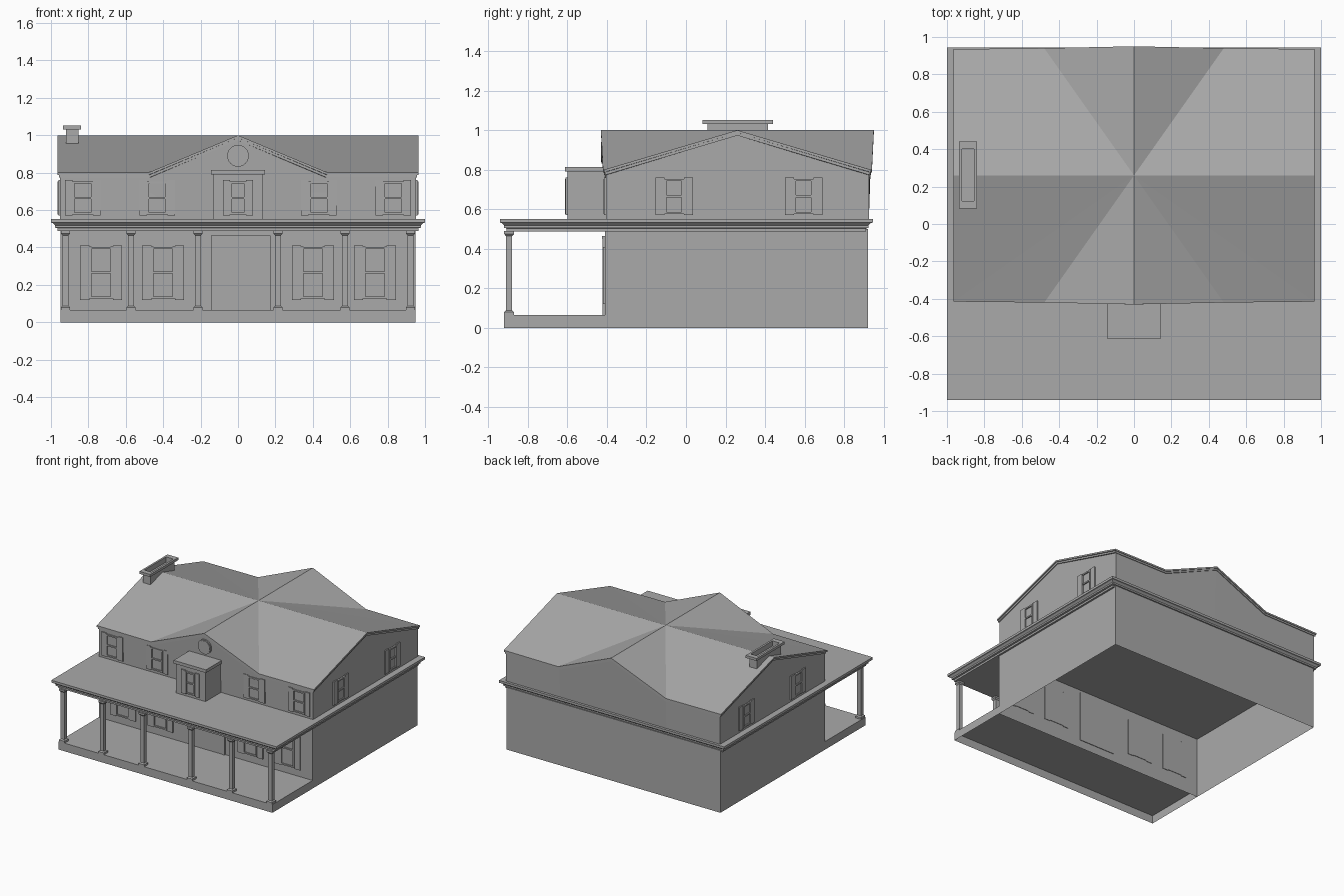
import bpy, bmesh, math
from mathutils import Matrix, Vector

if "Cube" in bpy.data.objects:
    bpy.data.objects.remove(bpy.data.objects["Cube"])

grey = bpy.data.materials.new("plain grey")
grey.diffuse_color = (0.4, 0.4, 0.4, 1)
grey.use_nodes = True
grey.node_tree.nodes["Principled BSDF"].inputs["Base Color"].default_value = grey.diffuse_color


def finish(name, bm):
    bmesh.ops.recalc_face_normals(bm, faces=bm.faces)
    mesh = bpy.data.meshes.new(name)
    bm.to_mesh(mesh)
    bm.free()
    mesh.materials.append(grey)
    ob = bpy.data.objects.new(name, mesh)
    bpy.context.collection.objects.link(ob)
    return ob


def add_box(bm, x0, x1, y0, y1, z0, z1, matrix=Matrix()):
    m = Matrix.Translation(((x0 + x1) / 2, (y0 + y1) / 2, (z0 + z1) / 2))
    m = matrix @ m @ Matrix.Diagonal((x1 - x0, y1 - y0, z1 - z0, 1))
    return bmesh.ops.create_cube(bm, size=1, matrix=m)["verts"]


def boxes(name, *dims):
    bm = bmesh.new()
    for d in dims:
        add_box(bm, *d)
    return finish(name, bm)


def open_box(name, *dims):
    """Box without its bottom face."""
    bm = bmesh.new()
    add_box(bm, *dims)
    bmesh.ops.delete(bm, geom=[f for f in bm.faces if f.normal.z < -0.5], context="FACES")
    return finish(name, bm)


def loft(name, rings, cap_first=False, cap_last=False):
    """Skin a stack of closed rings."""
    bm = bmesh.new()
    vs = [[bm.verts.new(p) for p in r] for r in rings]
    n = len(vs[0])
    for a, b in zip(vs, vs[1:]):
        for i in range(n):
            j = (i + 1) % n
            bm.faces.new((a[i], a[j], b[j], b[i]))
    if cap_first:
        bm.faces.new(vs[0])
    if cap_last:
        bm.faces.new(vs[-1])
    return finish(name, bm)


def rect(x0, x1, y0, y1, z):
    return [(x0, y0, z), (x1, y0, z), (x1, y1, z), (x0, y1, z)]


# Ground floor walls and raised porch floor, both open underneath
open_box("ground_floor", -0.95, 0.95, -0.41, 0.92, 0, 0.5)
open_box("porch_floor", -0.95, 0.95, -0.92, -0.41, 0, 0.065)

# Porch roof and stepped cornice around the whole house
steps = [(0.035, 0.488), (0.035, 0.503), (0.022, 0.506), (0.022, 0.518),
         (0.01, 0.53), (0.0, 0.533), (0.0, 0.552)]
loft("porch_roof_cornice",
     [rect(-1 + d, 1 - d, -0.942 + d, 0.945 - d, z) for d, z in steps], True, True)

# Crossed gable roof: outline runs round the eaves and gable peaks
MID = 0.26
front = [(-0.965, -0.675, 0.8), (-0.48, -0.68, 0.8), (0, -0.69, 1.0),
         (0.48, -0.68, 0.8), (0.965, -0.675, 0.8), (0.965, 0, 1.0)]
outline = front + [(-x, -y, z) for x, y, z in front]


def eave(scale, drop):
    return [(x * scale, MID + y * scale, z - drop) for x, y, z in outline]


bm = bmesh.new()
centre = bm.verts.new((0, MID, 1.0))
edge = [bm.verts.new(p) for p in eave(1, 0)]
for i in range(12):
    bm.faces.new((centre, edge[i], edge[(i + 1) % 12]))
finish("roof", bm)
loft("roof_fascia", [eave(1, 0), eave(1, 0.013), eave(0.993, 0.013),
                     eave(0.993, 0.027), eave(0.98, 0.027)])

# Upper storey walls rise to meet the fascia
base = [(x * 0.985, MID + math.copysign(0.665, y) if y else MID, 0.55) for x, y, z in outline]
loft("upper_walls", [base, eave(0.985, 0.02)])

# Round gable vent
bm = bmesh.new()
for r, depth in ((0.058, 0.02), (0.05, 0.026)):
    m = Matrix.Translation((0, -0.418, 0.89)) @ Matrix.Rotation(math.pi / 2, 4, "X")
    bmesh.ops.create_cone(bm, cap_ends=True, segments=24, radius1=r, radius2=r,
                          depth=depth, matrix=m)
finish("gable_vent", bm)

# Front dormer with flat cap
boxes("dormer", (-0.132, 0.132, -0.6, -0.4, 0.55, 0.79))
boxes("dormer_cap", (-0.144, 0.144, -0.612, -0.4, 0.79, 0.815))


def window(name, place, w, h, shutter):
    """Shuttered sash window; local x is along the wall, -y is outward."""
    bm = bmesh.new()
    g = w / 2 - shutter
    for s in (-1, 1):
        a, b = sorted((s * g, s * w / 2))
        add_box(bm, a, b, -0.009, 0.004, 0, h, place)                      # shutter
        a, b = sorted((s * (g - 0.012), s * g))
        add_box(bm, a, b, -0.013, 0.004, 0.006, h - 0.006, place)          # jamb
    for z in (0.006, h / 2 - 0.005, h - 0.018):
        add_box(bm, -g, g, -0.012, 0.004, z, z + 0.011, place)             # rails
    add_box(bm, -g, g, -0.003, 0.004, 0.006, h - 0.006, place)             # pane
    finish(name, bm)


def at(x, y, z, turn=0):
    return Matrix.Translation((x, y, z)) @ Matrix.Rotation(turn, 4, "Z")


# Windows: front on both floors, dormer, and both upper sides
for s, side in ((-1, "left"), (1, "right")):
    for x, pos in ((0.432, "inner"), (0.83, "outer")):
        window(f"upper_window_{side}_{pos}", at(s * x, -0.405, 0.57), 0.19, 0.19, 0.04)
    for x, pos in ((0.4, "inner"), (0.732, "outer")):
        window(f"lower_window_{side}_{pos}", at(s * x, -0.41, 0.12), 0.225, 0.29, 0.05)
    for y, pos in ((-0.06, "front"), (0.595, "back")):
        window(f"side_window_{side}_{pos}", at(s * 0.951, y, 0.57, s * math.pi / 2),
               0.19, 0.19, 0.045)
window("dormer_window", at(0, -0.6, 0.57), 0.16, 0.19, 0.037)

# Wide front door with surround
boxes("front_door", (-0.145, 0.17, -0.418, -0.405, 0.065, 0.45))
boxes("door_surround", (-0.145, -0.135, -0.423, -0.405, 0.065, 0.465),
      (0.165, 0.175, -0.423, -0.405, 0.065, 0.465),
      (-0.145, 0.175, -0.425, -0.405, 0.45, 0.465))

# Square porch columns with flared base and capital
column = [(0.025, 0.065), (0.025, 0.08), (0.016, 0.088), (0.016, 0.465),
          (0.025, 0.475), (0.025, 0.49)]
for i, x in enumerate((-0.922, -0.572, -0.214, 0.214, 0.572, 0.922)):
    loft(f"porch_column_{i + 1}",
         [rect(x - r, x + r, -0.895 - r, -0.895 + r, z) for r, z in column], True, True)

# Hollow chimney with projecting cap
cx, cy = -0.887, 0.262
chimney = [(0.033, 0.152, 0.93), (0.033, 0.152, 1.032), (0.048, 0.178, 1.032),
           (0.048, 0.178, 1.052), (0.032, 0.138, 1.052), (0.032, 0.138, 1.01)]
loft("chimney", [rect(cx - a, cx + a, cy - b, cy + b, z) for a, b, z in chimney], True, True)
